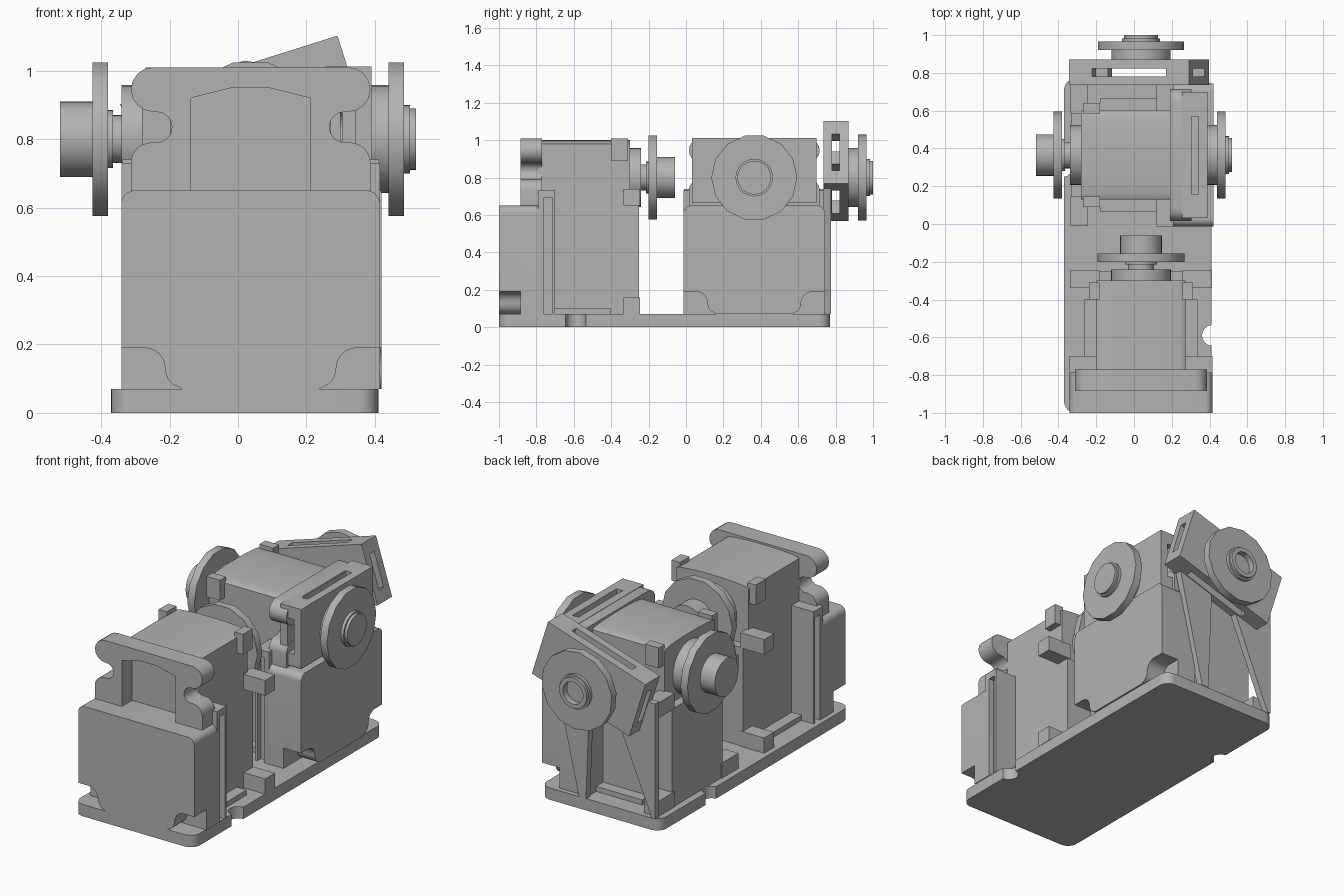
import bpy, bmesh
from math import radians, cos, sin
from mathutils import Matrix, Vector

cube = bpy.data.objects.get("Cube")
if cube:
    bpy.data.objects.remove(cube, do_unlink=True)

GREY = (0.45, 0.45, 0.45, 1)
mat = bpy.data.materials.new("plain grey")
mat.use_nodes = True
mat.diffuse_color = GREY
mat.node_tree.nodes["Principled BSDF"].inputs["Base Color"].default_value = GREY

T, R = Matrix.Translation, Matrix.Rotation
AXIS_Z = 0.8     # height of every output shaft


def arc(cx, cz, r, a0, a1, n=8):
    steps = [radians(a0 + (a1 - a0) * i / n) for i in range(n + 1)]
    return [(cx + r * cos(a), cz + r * sin(a)) for a in steps]


def mirrored(half):
    """Close a right-hand outline with its mirror image."""
    return half + [(-x, z) for x, z in reversed(half)]


def prism(name, outline, y0, y1, m):
    """Extrude an x/z outline along y."""
    bm = bmesh.new()
    face = bm.faces.new([bm.verts.new((x, y0, z)) for x, z in outline])
    new = bmesh.ops.extrude_face_region(bm, geom=[face])["geom"]
    bmesh.ops.translate(bm, vec=(0, y1 - y0, 0),
                        verts=[v for v in new if isinstance(v, bmesh.types.BMVert)])
    bmesh.ops.recalc_face_normals(bm, faces=bm.faces)
    me = bpy.data.meshes.new(name)
    bm.to_mesh(me)
    bm.free()
    me.transform(m)
    me.materials.append(mat)
    me.shade_smooth()
    me.set_sharp_from_angle(angle=radians(35))
    ob = bpy.data.objects.new(name, me)
    bpy.context.collection.objects.link(ob)
    return ob


def box(name, x, y, z, m):
    return prism(name, [(x[0], z[0]), (x[1], z[0]), (x[1], z[1]), (x[0], z[1])], *y, m)


def disc(name, r, y0, y1, m, n=32):
    return prism(name, arc(0, AXIS_Z, r, 0, 360, n)[:-1], y0, y1, m)


def ring(name, r, hole, y0, y1, m):
    half = arc(0, AXIS_Z, r, -90, 90, 16) + arc(0, AXIS_Z, hole, 90, -90, 16)
    for side in (1, -1):
        prism(name, [(side * x, z) for x, z in half], y0, y1, m)


def motor(tag, m):
    # front block with scooped lower corners, and the full block behind it
    top = arc(0.338, 0.61, 0.04, 0, 90)
    scoop = [(0.2, 0.07)] + arc(0.19, 0.13, 0.06, -50, 0, 4) \
        + arc(0.31, 0.13, 0.06, 180, 90, 6) + [(0.378, 0.19)]
    prism(tag + "_front_block", mirrored(scoop + top), -1.0, -0.885, m)
    prism(tag + "_rear_block", mirrored([(0.378, 0.07)] + top), -0.885, -0.79, m)
    # eared upper flange with an arched opening
    ears = [(0.175, 0.65), (0.35, 0.65)] + arc(0.29, 0.73, 0.06, 0, 90) \
        + arc(0.275, 0.835, 0.045, 270, 90) + arc(0.285, 0.945, 0.065, -90, 90)
    arch = [(0.055, 0.95), (0.175, 0.92)]
    outline = ears + [(-x, z) for x, z in reversed(ears)] \
        + [(-x, z) for x, z in reversed(arch)] + arch
    prism(tag + "_flange", outline, -0.885, -0.77, m)
    # body with a gently crowned top
    crown = [(0.235 * cos(radians(a)), 0.98 + 0.02 * sin(radians(a)))
             for a in range(0, 181, 15)]
    prism(tag + "_body", [(-0.235, 0.07), (0.235, 0.07)] + crown, -0.79, -0.3, m)
    box(tag + "_lower_body", (-0.235, 0.235), (-0.3, -0.25), (0.07, 0.65), m)
    # rails, sills and clips on both sides
    for s in (1, -1):
        def side(name, x, y, z):
            box(tag + name, (s * x[0], s * x[1]), y, z, m)
        side("_rail", (0.22, 0.345), (-0.79, -0.7), (0.07, 0.73))
        side("_rail_lip", (0.34, 0.378), (-0.79, -0.76), (0.07, 0.73))
        side("_rail_lip", (0.34, 0.378), (-0.715, -0.7), (0.07, 0.73))
        side("_rail_cap", (0.34, 0.378), (-0.79, -0.7), (0.69, 0.73))
        side("_sill", (0.22, 0.3), (-0.7, -0.4), (0.07, 0.1))
        side("_top_clip", (0.22, 0.275), (-0.4, -0.31), (0.89, 1.01))
        for z in (0.65, 0.07):
            side("_side_clip", (0.22, 0.375), (-0.335, -0.245), (z, z + 0.09))
    # output shaft
    disc(tag + "_collar", 0.158, -0.31, -0.24, m)
    disc(tag + "_shaft", 0.07, -0.24, -0.19, m)
    disc(tag + "_shaft_step", 0.085, -0.215, -0.19, m)
    disc(tag + "_horn", 0.23, -0.2, -0.155, m, 14)
    disc(tag + "_hub", 0.11, -0.155, -0.06, m)


def bracket(tag, m, hollow):
    # two plates joined at the corners, leaving crossing slots
    w, z0, z1 = 0.333, 0.663, 1.012
    box(tag + "_outer_plate", (-w, w), (0, 0.048), (z0, z1), m)
    box(tag + "_inner_plate", (-w, w), (0.09, 0.135), (z0, z1), m)
    for a, b in ((-w, -0.205), (0.205, w)):
        for c, d in ((z0, 0.735), (0.94, z1)):
            box(tag + "_corner_post", (a, b), (0.048, 0.09), (c, d), m)
    # idler disc and hub
    disc(tag + "_collar", 0.158, -0.05, 0, m)
    disc(tag + "_disc", 0.23, -0.095, -0.05, m, 14)
    if hollow:
        ring(tag + "_hub", 0.1, 0.065, -0.113, -0.095, m)
        ring(tag + "_hub_tip", 0.09, 0.065, -0.13, -0.113, m)
    else:
        disc(tag + "_hub", 0.1, -0.113, -0.095, m)
        disc(tag + "_hub_tip", 0.09, -0.13, -0.113, m)


# base plate, drawn flat and laid down, with one notch in each long edge
FLAT = R(radians(-90), 4, "X")
c = 0.06
plate = arc(-0.37 + c, -1 + c, c, 180, 270) + arc(0.41 - c, -1 + c, c, 270, 360) \
    + arc(0.415, -0.59, 0.055, 265, 95) \
    + arc(0.41 - c, 0.77 - c, c, 0, 90) + arc(-0.37 + c, 0.77 - c, c, 90, 180) \
    + arc(-0.375, 0.3, 0.05, 85, -85)
prism("base_plate", [(x, -y) for x, y in plate], 0, 0.07,
      Matrix.Rotation(radians(90), 4, "X") @ Matrix.Scale(-1, 4, (0, 0, 1))
      @ Matrix.Scale(-1, 4, (0, 1, 0)) @ Matrix.Scale(-1, 4, (0, 0, 1)))
base = bpy.data.objects["base_plate"]
flat = bmesh.new()
flat.from_mesh(base.data)
# settle the plate on the ground with its front towards -y
low = min(v.co.z for v in flat.verts)
front = min(v.co.y for v in flat.verts)
if front > -0.9:
    bmesh.ops.scale(flat, vec=(1, -1, 1), verts=flat.verts)
bmesh.ops.translate(flat, vec=(0, 0, -low), verts=flat.verts)
bmesh.ops.recalc_face_normals(flat, faces=flat.faces)
flat.to_mesh(base.data)
flat.free()

# front motor faces back, second motor faces sideways
front_place = T((0.037, 0, 0))
side_place = T((-0.58, 0.365, 0)) @ R(radians(90), 4, "Z")
motor("front_motor", front_place)
motor("side_motor", side_place)

# upright bracket on the side motor and a tilted one at the back
bracket("side_bracket", side_place @ T((0, -0.97, 0)), False)
bracket("tilted_bracket", T((0.037, 0.87, AXIS_Z)) @ R(radians(-17.5), 4, "Y")
        @ R(radians(180), 4, "Z") @ T((0, 0, -AXIS_Z)), True)

# tapered legs carrying the tilted bracket
HERE = Matrix.Identity(4)
prism("inner_leg", [(0.155, 0.07), (0.33, 0.82), (0.08, 0.82), (0.11, 0.07)], 0.735, 0.775, HERE)
prism("outer_leg", [(-0.34, 0.07), (-0.32, 0.07), (-0.03, 0.75), (-0.34, 0.75)], 0.735, 0.775, HERE)
